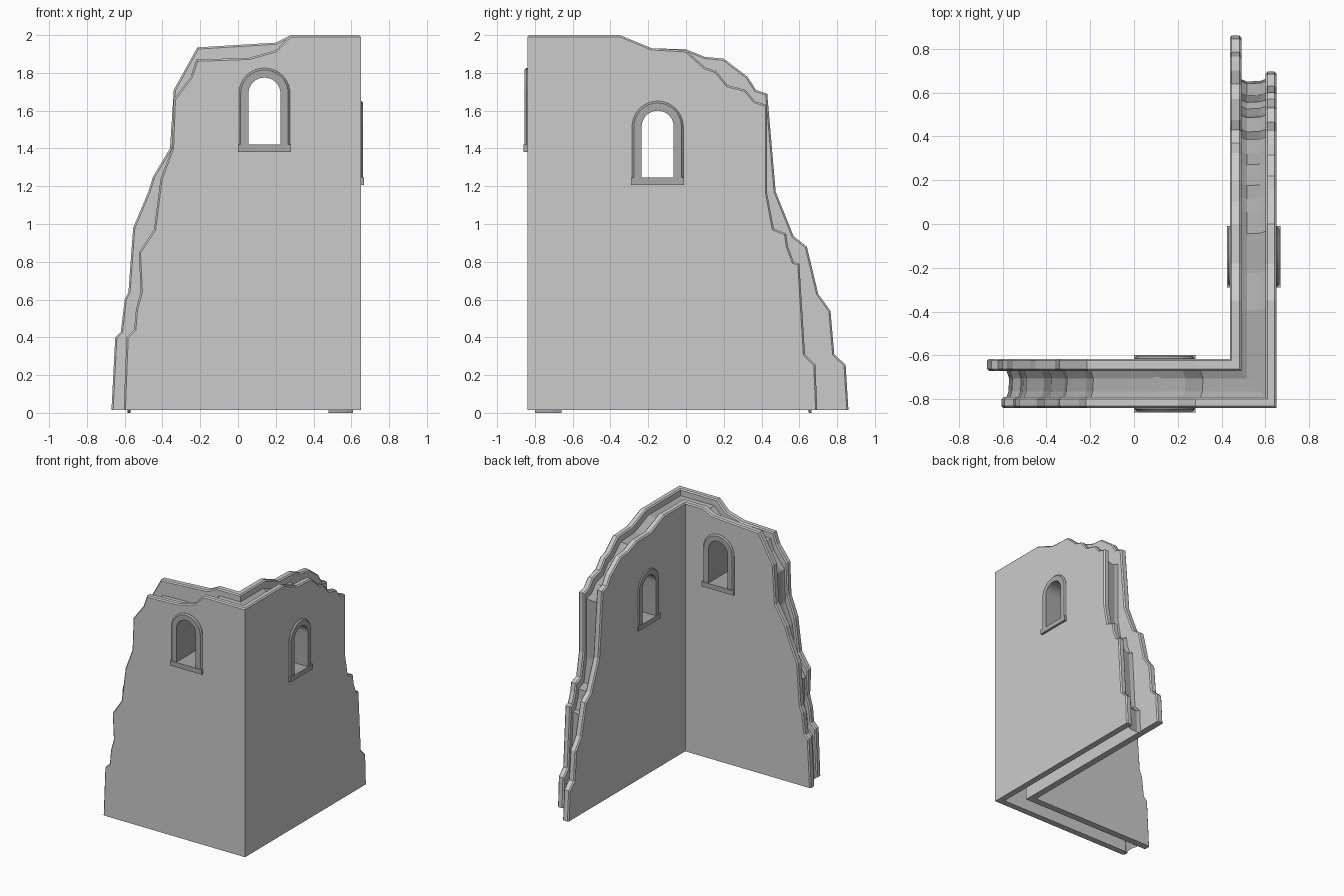
import bpy, bmesh, math

if "Cube" in bpy.data.objects:
    bpy.data.objects.remove(bpy.data.objects["Cube"])

# Broken edge profiles: front wall as (x, z), side wall as (y, z), base to corner
OUT_FRONT = [(-.605, .015), (-.59, .4), (-.55, .44), (-.54, .55), (-.515, .64), (-.525, .85),
             (-.445, .97), (-.41, 1.24), (-.35, 1.4), (-.34, 1.66), (-.25, 1.78),
             (-.22, 1.87), (.06, 1.88), (.2, 1.92), (.28, 2)]
IN_FRONT = [(-.67, .015), (-.65, .4), (-.62, .43), (-.60, .6), (-.58, .64), (-.555, .98),
            (-.475, 1.17), (-.45, 1.25), (-.36, 1.4), (-.34, 1.71), (-.215, 1.935),
            (.2, 1.96), (.28, 2)]
OUT_SIDE = [(.695, .015), (.685, .255), (.63, .31), (.6, .79), (.57, .8), (.54, .88), (.53, .95),
            (.465, .975), (.43, 1.16), (.43, 1.63), (.365, 1.65), (.315, 1.71), (.22, 1.735),
            (.16, 1.81), (.1, 1.83), (0, 1.92), (-.18, 1.93), (-.35, 2)]
IN_SIDE = [(.86, .015), (.845, .255), (.785, .31), (.765, .54), (.7, .63), (.64, .88),
           (.57, .935), (.475, 1.17), (.43, 1.69), (.37, 1.71), (.325, 1.78), (.2, 1.875),
           (.1, 1.885), (0, 1.925), (-.18, 1.93), (-.35, 2)]

stone = bpy.data.materials.new("dark_stone")
stone.diffuse_color = (.4, .4, .4, 1)
stone.use_nodes = True
stone.node_tree.nodes["Principled BSDF"].inputs["Base Color"].default_value = stone.diffuse_color


def add_object(name, bm, mat=None):
    bmesh.ops.recalc_face_normals(bm, faces=bm.faces)
    me = bpy.data.meshes.new(name)
    bm.to_mesh(me)
    bm.free()
    ob = bpy.data.objects.new(name, me)
    bpy.context.collection.objects.link(ob)
    if mat:
        me.materials.append(mat)
    return ob


def corner_path(front, side, x, y, z):
    """3D line up the front wall, round the corner and down the side wall."""
    return ([(u, y, h) for u, h in front] + [(x, y, z)]
            + [(x, u, h) for u, h in reversed(side)])


def leaf(name, front, side, a, b):
    """Mitred L-shaped wall skin between corner a and corner b."""
    bm = bmesh.new()
    rows, rims = [], []
    n = len(front)
    for x, y in (a, b):
        row = [bm.verts.new(p) for p in corner_path(front, side, x, y, 2)]
        low = bm.verts.new((x, y, .015))
        bm.faces.new(row[:n + 1] + [low])
        bm.faces.new(row[n:] + [low])
        rows.append((row, low))
    (r, l), (s, m) = rows
    for i in range(len(r) - 1):
        bm.faces.new((r[i], r[i + 1], s[i + 1], s[i]))
        rims += [bm.edges.get((q[i], q[i + 1])) for q in (r, s)]
    bm.faces.new((r[0], l, m, s[0]))
    bm.faces.new((r[-1], l, m, s[-1]))
    bmesh.ops.recalc_face_normals(bm, faces=bm.faces)
    bmesh.ops.bevel(bm, geom=rims, offset=.009, segments=1, affect='EDGES', clamp_overlap=True)
    return add_object(name, bm)


def loft(name, rings, mat=None):
    """Closed solid through a list of rings."""
    bm = bmesh.new()
    vs = [[bm.verts.new(p) for p in ring] for ring in rings]
    k = len(vs[0])
    for p, q in zip(vs, vs[1:]):
        for i in range(k):
            j = (i + 1) % k
            bm.faces.new((p[i], p[j], q[j], q[i]))
    bm.faces.new(vs[0])
    bm.faces.new(vs[-1])
    return add_object(name, bm, mat)


def arch(r, low, spring):
    arc = [(r * math.cos(math.pi * i / 16), spring + r * math.sin(math.pi * i / 16))
           for i in range(17)]
    return [(r, low)] + arc + [(-r, low)]


def window(name, put, z, d0, d1):
    """Arched surround, sill and hole cutter; put maps (along, depth, z) to 3D."""
    c = .01
    inner, outer, mid = arch(.085, z, z + .27), arch(.136, z, z + .27), arch(.126, z, z + .27)
    rings = []
    for i, o, m in zip(inner, outer, mid):
        sec = [(i, d0), (m, d0), (o, d0 + c), (o, d1 - c), (m, d1), (i, d1)]
        rings.append([put(p[0], d, p[1]) for p, d in sec])
    frame = loft(name + "_surround", rings, stone)
    sill_z = ((d0 - .005, z), (d0 - .005, z - .038), (d1 + .005, z - .038), (d1 + .005, z))
    loft(name + "_sill", [[put(s, d, h) for d, h in sill_z] for s in (-.14, .14)], stone)
    hole = arch(.11, z - .02, z + .27)
    cut = loft(name + "_cutter", [[put(p[0], d, p[1]) for p in hole] for d in (d0 - .1, d1 + .1)])
    cut.hide_render = True
    bpy.context.view_layer.objects.active = frame
    frame.select_set(True)
    bpy.ops.object.shade_smooth_by_angle(angle=math.radians(30))
    frame.select_set(False)
    return cut


# Two skins of the wall
skins = [leaf("outer_wall", OUT_FRONT, OUT_SIDE, (.65, -.84), (.60, -.79)),
         leaf("inner_wall", IN_FRONT, IN_SIDE, (.49, -.67), (.437, -.615))]

# Windows
cutters = [window("front_window", lambda s, d, z: (.14 + s, d, z), 1.42, -.855, -.603),
           window("side_window", lambda s, d, z: (d, -.15 + s, z), 1.245, .43, .663)]
for skin in skins:
    for cut in cutters:
        mod = skin.modifiers.new("window_hole", 'BOOLEAN')
        mod.object, mod.solver = cut, 'EXACT'
    dg = bpy.context.evaluated_depsgraph_get()
    me = bpy.data.meshes.new_from_object(skin.evaluated_get(dg))
    skin.modifiers.clear()
    skin.data = me
for cut in cutters:
    bpy.data.objects.remove(cut)

# Rubble strip recessed between the skins
bm = bmesh.new()
rows = []
for x, y, dip in ((.61, -.80, 0), (.575, -.765, .012), (.515, -.705, .015), (.48, -.66, 0)):
    f = [(u + .02 + dip, max(0, h - .05 - dip)) for u, h in OUT_FRONT]
    s = [(u - .03 - dip, max(0, h - .05 - dip)) for u, h in OUT_SIDE]
    rows.append([bm.verts.new(p) for p in corner_path(f, s, x, y, 1.95 - dip)])
for p, q in zip(rows, rows[1:]):
    for i in range(len(p) - 1):
        bm.faces.new((p[i], p[i + 1], q[i + 1], q[i]))
add_object("rubble_core", bm, stone)
